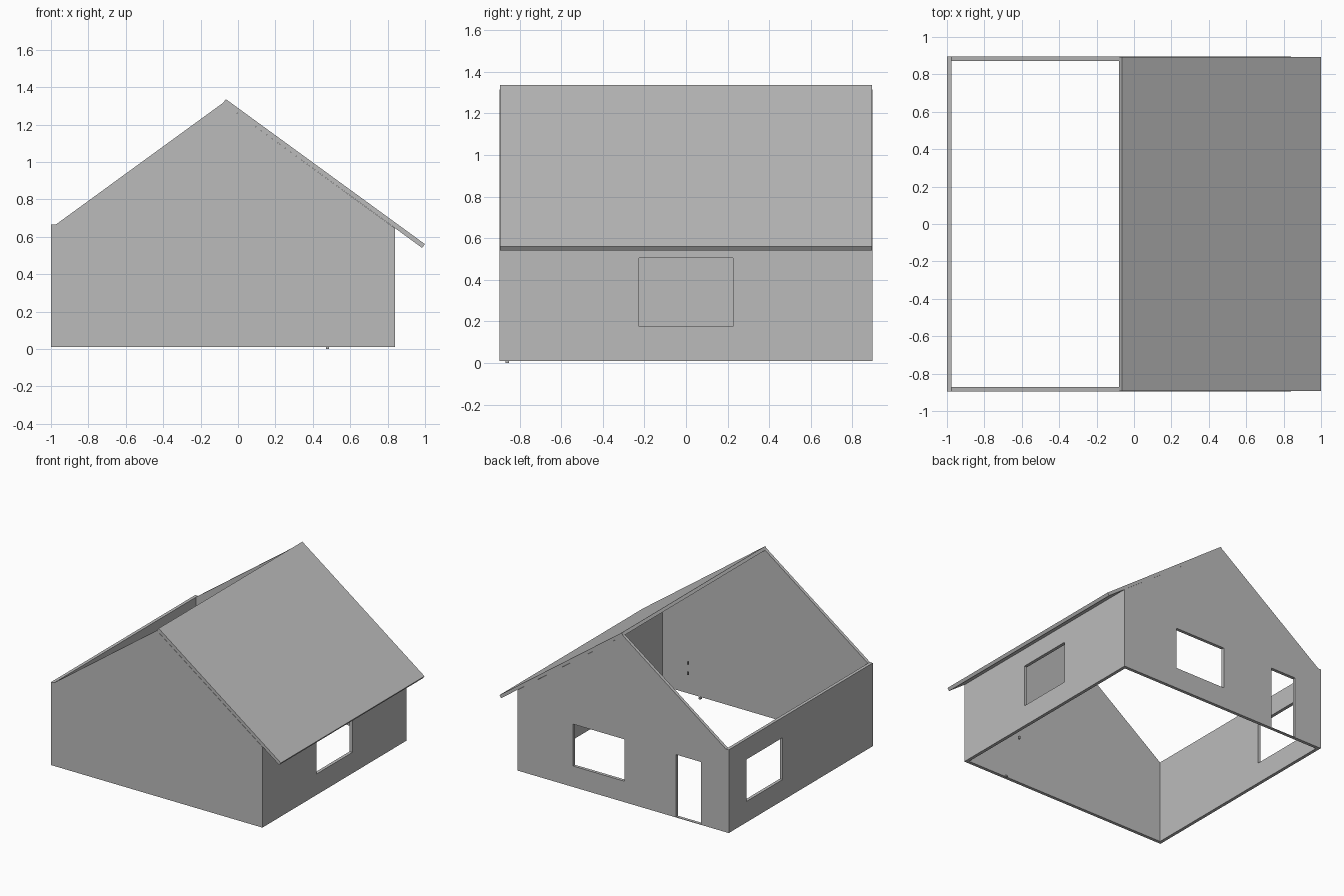
import bpy
import bmesh
import math

if "Cube" in bpy.data.objects:
    bpy.data.objects.remove(bpy.data.objects["Cube"], do_unlink=True)

# One flat grey for the whole shell
grey = bpy.data.materials.new("plain_grey")
grey.use_nodes = True
COLOUR = (0.5, 0.5, 0.5, 1)
grey.diffuse_color = COLOUR
grey.node_tree.nodes["Principled BSDF"].inputs["Base Color"].default_value = COLOUR

LEFT, RIGHT, DEPTH = -1.0, 0.84, 0.896
THICK, BASE, EAVE = 0.025, 0.01, 0.665
SILL, HEAD = 0.175, 0.505


def prism(name, profile, y0, y1):
    """Extrude an (x, z) outline from y0 to y1."""
    bm = bmesh.new()
    face = bm.faces.new([bm.verts.new((x, y0, z)) for x, z in profile])
    out = bmesh.ops.extrude_face_region(bm, geom=[face])
    verts = [g for g in out["geom"] if isinstance(g, bmesh.types.BMVert)]
    bmesh.ops.translate(bm, verts=verts, vec=(0, y1 - y0, 0))
    bmesh.ops.recalc_face_normals(bm, faces=bm.faces)
    mesh = bpy.data.meshes.new(name)
    bm.to_mesh(mesh)
    bm.free()
    mesh.materials.append(grey)
    obj = bpy.data.objects.new(name, mesh)
    bpy.context.collection.objects.link(obj)
    return obj


def box(name, x0, x1, y0, y1, z0, z1):
    return prism(name, [(x0, z0), (x1, z0), (x1, z1), (x0, z1)], y0, y1)


def cut(wall, *bounds):
    """Cut a box-shaped opening through a wall."""
    cutter = box(wall.name + "_opening", *bounds)
    mod = wall.modifiers.new("opening", "BOOLEAN")
    mod.operation, mod.solver, mod.object = "DIFFERENCE", "EXACT", cutter
    bpy.context.view_layer.objects.active = wall
    bpy.ops.object.modifier_apply(modifier=mod.name)
    bpy.data.objects.remove(cutter, do_unlink=True)


# Gable end walls
gable = [(LEFT, BASE), (RIGHT, BASE), (RIGHT, 0.645), (-0.08, 1.316),
         (LEFT + THICK, EAVE), (LEFT, EAVE)]
front_wall = prism("front_wall", gable, -DEPTH, -DEPTH + THICK)
back_wall = prism("back_wall", gable, DEPTH - THICK, DEPTH)
cut(back_wall, -0.09, 0.355, 0.8, 1, SILL, HEAD)
cut(back_wall, -0.76, -0.54, 0.8, 1, BASE + 0.004, HEAD)

# Side walls between the gables
inner = DEPTH - THICK
left_wall = box("eave_wall", RIGHT - THICK, RIGHT, -inner, inner, BASE, 0.66)
cut(left_wall, 0.7, 0.95, -0.225, 0.225, SILL, HEAD)
right_wall = box("open_side_wall", LEFT, LEFT + THICK, -inner, inner, BASE, EAVE)
cut(right_wall, -1.1, -0.9, 0.225, 0.675, SILL, HEAD)

# Single sloping roof panel with an overhanging eave
ridge, eave = (-0.065, 1.336), (0.999, 0.561)
run, drop = eave[0] - ridge[0], ridge[1] - eave[1]
length = math.hypot(run, drop)
dx, dz = -drop / length * THICK, -run / length * THICK
roof = [ridge, eave, (eave[0] + dx, eave[1] + dz), (ridge[0] + dx, ridge[1] + dz)]
prism("roof_panel", roof, -DEPTH + 0.002, DEPTH - 0.002)

# Tiny fittings inside the front wall
box("floor_stop", 0.47, 0.487, -0.868, -0.85, 0, 0.012)
for i, z in enumerate((0.26, 0.34)):
    box(f"small_hinge_{i + 1}", 0.474, 0.486, -0.716, -0.704, z - 0.012, z + 0.012)
